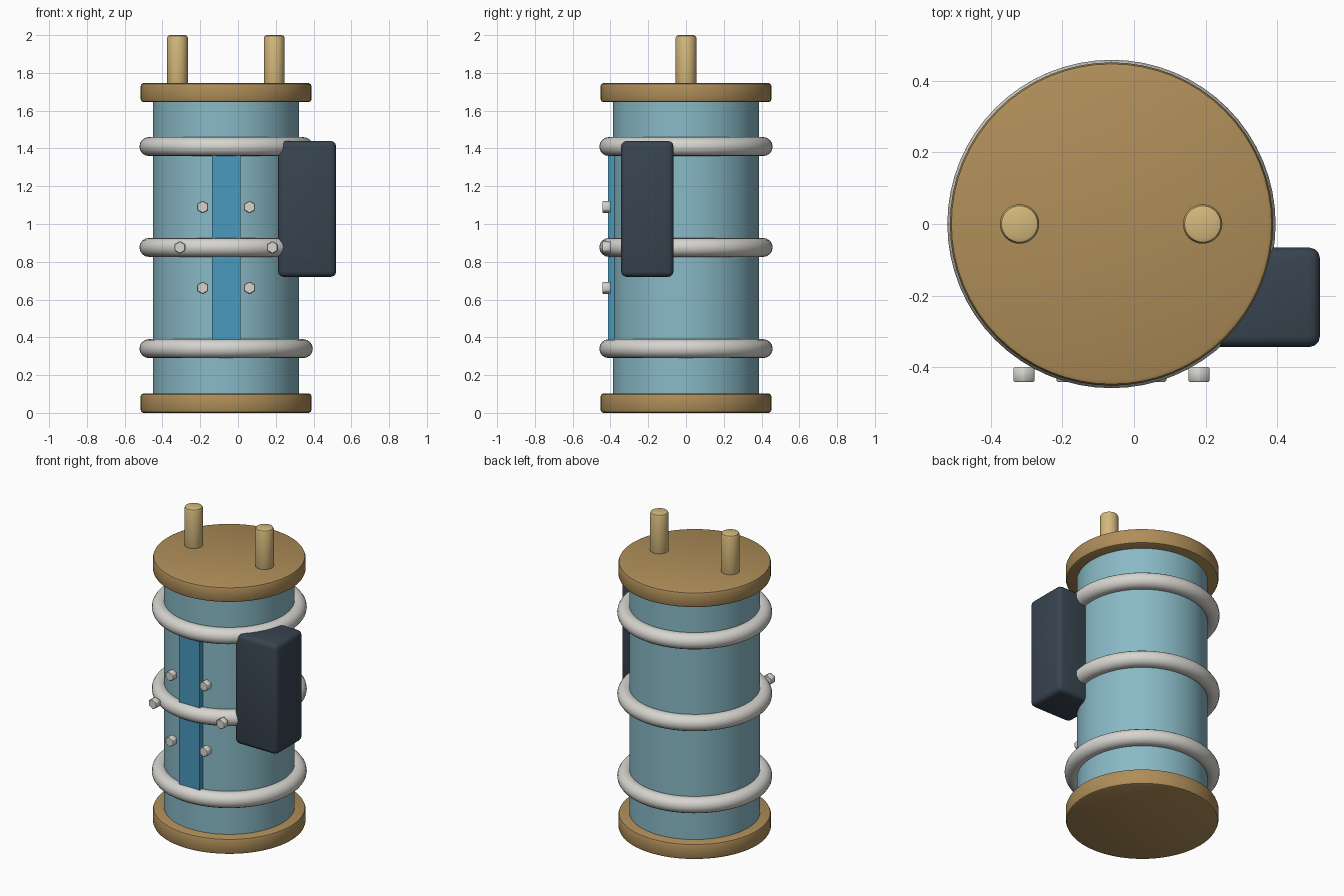
import bpy
import math

if "Cube" in bpy.data.objects:
    bpy.data.objects.remove(bpy.data.objects["Cube"])

CX = -0.063  # axis of the cylinder body


def material(name, rgb):
    m = bpy.data.materials.new(name)
    m.diffuse_color = (*rgb, 1)
    m.use_nodes = True
    m.node_tree.nodes["Principled BSDF"].inputs["Base Color"].default_value = m.diffuse_color
    return m


GLASS = material("pale_teal", (0.25, 0.49, 0.57))
WOOD = material("brown", (0.43, 0.27, 0.10))
BRASS = material("light_tan", (0.66, 0.48, 0.20))
STEEL = material("light_grey", (0.67, 0.66, 0.62))
DARK = material("dark_slate", (0.040, 0.058, 0.080))
BLUE = material("blue", (0.065, 0.32, 0.51))


def finish(name, mat, bevel=0, segments=2):
    ob = bpy.context.object
    ob.name = name
    ob.data.materials.append(mat)
    bpy.ops.object.transform_apply(location=False, rotation=True, scale=True)
    if bevel:
        b = ob.modifiers.new("rounded_edges", 'BEVEL')
        b.width, b.segments, b.limit_method = bevel, segments, 'ANGLE'
        bpy.ops.object.modifier_apply(modifier=b.name)
    bpy.ops.object.shade_smooth_by_angle(angle=math.radians(35))
    return ob


def cylinder(name, mat, x, r, z0, z1, bevel=0, sides=64):
    bpy.ops.mesh.primitive_cylinder_add(vertices=sides, radius=r, depth=z1 - z0,
                                        location=(x, 0, (z0 + z1) / 2))
    return finish(name, mat, bevel)


def box(name, mat, lo, hi, bevel=0, segments=2):
    bpy.ops.mesh.primitive_cube_add(size=1, location=[(a + b) / 2 for a, b in zip(lo, hi)])
    bpy.context.object.scale = [b - a for a, b in zip(lo, hi)]
    return finish(name, mat, bevel, segments)


# Body and end caps
cylinder("body_tube", GLASS, CX, 0.387, 0.05, 1.70)
cylinder("bottom_cap", WOOD, CX, 0.452, 0.0, 0.103, 0.015)
cylinder("top_cap", WOOD, CX, 0.452, 1.645, 1.746, 0.015)

# Terminal rods on the top cap
for side, x in (("left", -0.32), ("right", 0.192)):
    cylinder(side + "_rod", BRASS, x, 0.055, 1.70, 2.0, 0.015, 32)

# Hoops around the body
for name, z in (("lower", 0.34), ("middle", 0.876), ("upper", 1.41)):
    bpy.ops.mesh.primitive_torus_add(location=(CX, 0, z), major_radius=0.409,
                                     minor_radius=0.05, major_segments=64, minor_segments=16)
    finish(name + "_hoop", STEEL)

# Front gauge strip
box("gauge_strip", BLUE, (-0.138, -0.412, 0.34), (0.012, -0.35, 1.41))

# Side control box
box("control_box", DARK, (0.212, -0.344, 0.72), (0.52, -0.066, 1.44), 0.03, 3)

# Hexagonal bolts: beside the strip and on the middle hoop
spots = [(CX + s * 0.124, z) for s in (-1, 1) for z in (0.662, 1.09)]
spots += [(CX + s * 0.245, 0.876) for s in (-1, 1)]
for i, (x, z) in enumerate(spots):
    bpy.ops.mesh.primitive_cylinder_add(vertices=6, radius=0.034, depth=0.042,
                                        location=(x, -0.421, z),
                                        rotation=(math.pi / 2, 0, 0))
    finish(f"bolt_{i + 1}", STEEL, 0.004, 1)
